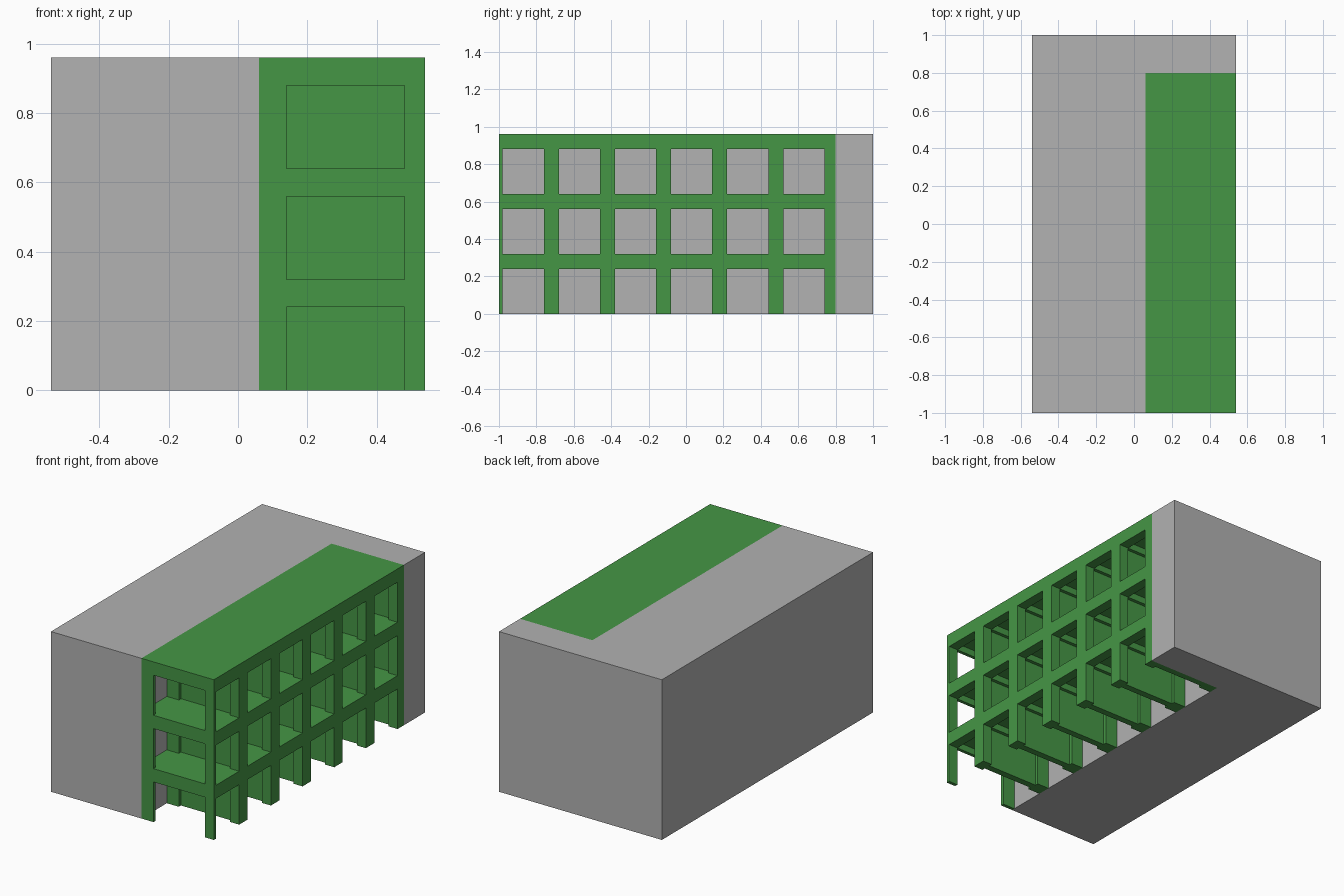
import bpy, bmesh

if "Cube" in bpy.data.objects:
    bpy.data.objects.remove(bpy.data.objects["Cube"])


def material(name, rgb):
    m = bpy.data.materials.new(name)
    m.diffuse_color = (*rgb, 1)
    m.use_nodes = True
    m.node_tree.nodes["Principled BSDF"].inputs["Base Color"].default_value = m.diffuse_color
    return m


GREY = material("concrete grey", (0.445, 0.445, 0.445))
GREEN = material("frame green", (0.06, 0.305, 0.06))


def finish(name, bm, mat):
    bmesh.ops.recalc_face_normals(bm, faces=bm.faces)
    mesh = bpy.data.meshes.new(name)
    bm.to_mesh(mesh)
    bm.free()
    mesh.materials.append(mat)
    ob = bpy.data.objects.new(name, mesh)
    bpy.context.collection.objects.link(ob)


def boxes(name, spans, mat):
    """One object made of boxes given as (x range, y range, z range)."""
    bm = bmesh.new()
    for span in spans:
        verts = bmesh.ops.create_cube(bm, size=1)["verts"]
        for v in verts:
            v.co = [(a + b) / 2 + c * (b - a) for c, (a, b) in zip(v.co, span)]
    finish(name, bm, mat)


# Solid L-shaped building mass
TOP = 0.96
bm = bmesh.new()
outline = [(-0.54, -1), (0.06, -1), (0.06, 0.8), (0.54, 0.8), (0.54, 1), (-0.54, 1)]
base = bm.faces.new([bm.verts.new((x, y, 0)) for x, y in outline])
ext = bmesh.ops.extrude_face_region(bm, geom=[base], use_keep_orig=True)
for v in ext["geom"]:
    if isinstance(v, bmesh.types.BMVert):
        v.co.z = TOP
finish("building_mass", bm, GREY)

# Grid of the open frame: seven column lines, clipped to the building ends
rows = [(max(-1, -1.06 + 0.3 * i), min(0.8, -0.98 + 0.3 * i)) for i in range(7)]
bays = [(a[1], b[0]) for a, b in zip(rows, rows[1:])]
BACK, FRONT, BETWEEN = (0.06, 0.14), (0.48, 0.54), (0.14, 0.48)
beams_z = [(0.32 * k - 0.08, 0.32 * k) for k in (1, 2, 3)]

# Columns
boxes("columns", [(x, y, (0, TOP)) for x in (BACK, FRONT) for y in rows], GREEN)

# Beams along and across the building
boxes("long_beams", [(x, y, z) for x in (BACK, FRONT) for y in bays for z in beams_z], GREEN)
boxes("cross_beams", [(BETWEEN, y, z) for y in rows for z in beams_z], GREEN)

# Floor and roof slabs, flush with the beam tops
boxes("slabs", [(BETWEEN, y, (z[1] - 0.04, z[1])) for y in bays for z in beams_z], GREEN)

# Thin partition walls between bays
walls = []
for i in range(1, 7):
    mid = -1.02 + 0.3 * i
    for z in beams_z:
        walls.append((BETWEEN, (mid - 0.02, mid + 0.02), (z[1] - 0.32, z[0])))
boxes("partition_walls", walls, GREEN)
